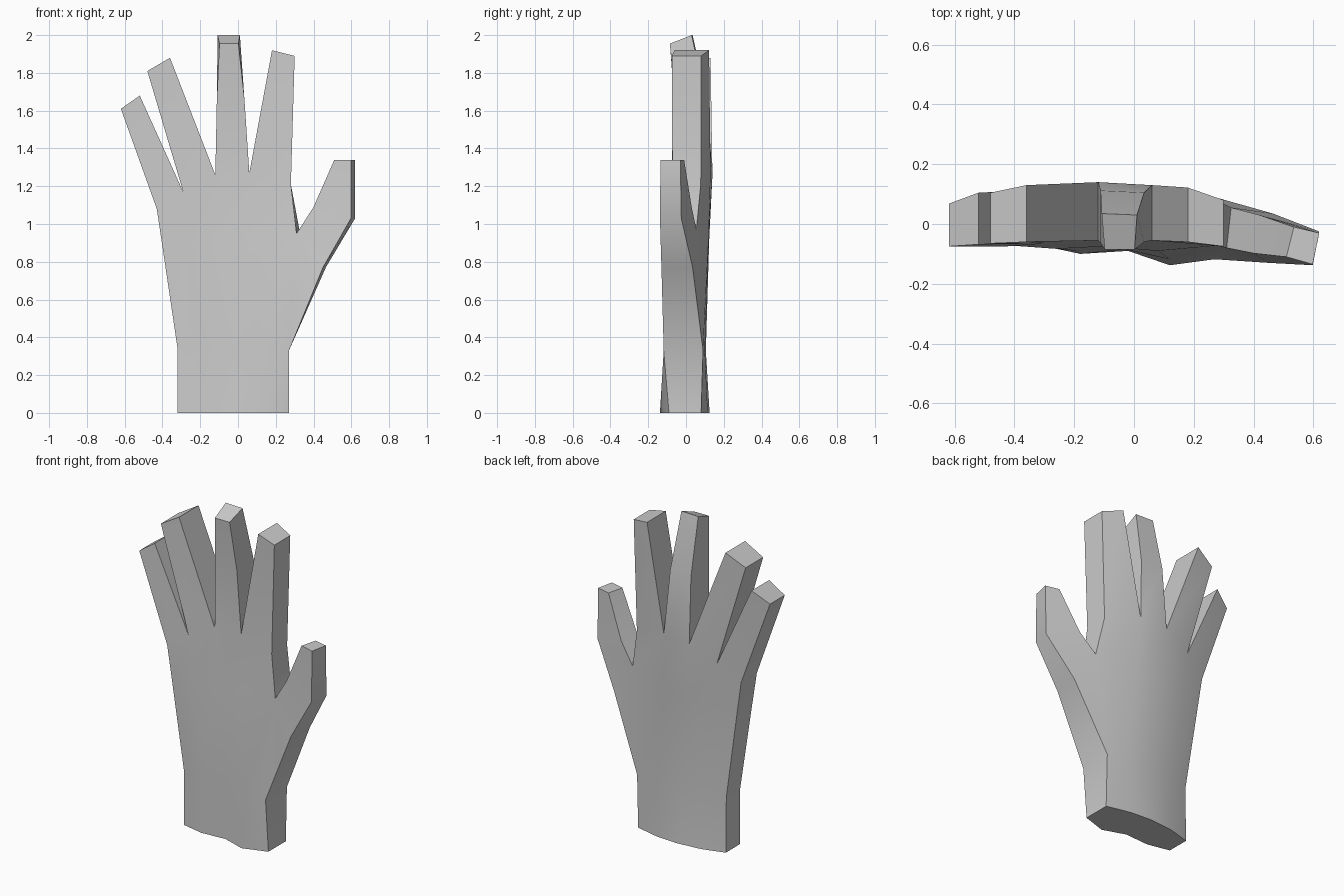
import bpy, bmesh, math

if "Cube" in bpy.data.objects:
    bpy.data.objects.remove(bpy.data.objects["Cube"])

bm = bmesh.new()
back_of = {}   # front vertex -> matching back vertex


def point(x, z, yf, yb, dx=0.0, dz=0.0):
    """Front vertex plus its partner on the back of the hand."""
    f = bm.verts.new((x, yf, z))
    back_of[f] = bm.verts.new((x + dx, yb, z + dz))
    return f


def panel(*vs):
    bm.faces.new(vs)


# Wrist and palm: rows of five (x, z, front y, back y), little-finger side first
palm_rows = [
    [(-.32, 0, -.07, .07), (-.18, 0, -.10, .11), (-.02, 0, -.09, .125),
     (.12, 0, -.138, .115), (.27, 0, -.09, .08)],
    [(-.32, .34, -.07, .065), (-.19, .33, -.09, .095), (-.03, .33, -.085, .105),
     (.12, .33, -.118, .10), (.27, .33, -.118, .09)],
    [(-.40, .88, -.073, .075), (-.26, .90, -.083, .11), (-.10, .92, -.075, .123),
     (.08, .94, -.09, .12), (.31, .95, -.08, .055, .015, .02)],
    [(-.43, 1.08, -.075, .078), (-.29, 1.17, -.065, .115), (-.12, 1.26, -.055, .14),
     (.06, 1.27, -.055, .13), (.28, 1.21, -.072, .078)],
]
rows = [[point(*p) for p in row] for row in palm_rows]
for lo, hi in zip(rows, rows[1:]):
    for i in range(4):
        panel(lo[i], lo[i + 1], hi[i + 1], hi[i])

# Fingers: left/right pairs from the knuckle to the tip
fingers = [
    [((-.62, 1.61, -.075, .068), (-.52, 1.68, -.068, .105))],
    [((-.48, 1.81, -.065, .105), (-.36, 1.88, -.06, .13))],
    [((-.112, 1.66, -.063, .112), (.034, 1.66, -.06, .105)),
     ((-.098, 1.955, -.085, .035, -.01, .045), (.002, 1.955, -.085, .03, .008, .045))],
    [((.18, 1.92, -.06, .122), (.30, 1.89, -.075, .08))],
]
for i, pairs in enumerate(fingers):
    a, b = rows[3][i], rows[3][i + 1]
    for left, right in pairs:
        c, d = point(*left), point(*right)
        panel(a, b, d, c)
        a, b = c, d

# Thumb: outer edge bends at the base and at the joint
base, web = rows[1][4], rows[2][4]
bend = point(.45, .77, -.13, .035, .015)
joint = point(.598, 1.03, -.138, -.025, .022)
inner = point(.40, 1.09, -.098, .03, .02)
tip_in, tip_out = point(.51, 1.34, -.11, -.01, .025), point(.598, 1.34, -.135, -.03, .022)
panel(base, bend, web)
panel(bend, joint, inner, web)
panel(joint, tip_out, tip_in, inner)

# Back of the hand and the side walls joining both skins
front = list(bm.faces)
rim = [e for e in bm.edges if e.is_boundary]
for f in front:
    bm.faces.new([back_of[v] for v in reversed(f.verts)])
for e in rim:
    a, b = e.verts
    bm.faces.new((a, b, back_of[b], back_of[a]))
bmesh.ops.recalc_face_normals(bm, faces=bm.faces)

mesh = bpy.data.meshes.new("hand")
bm.to_mesh(mesh)
bm.free()
hand = bpy.data.objects.new("hand", mesh)
bpy.context.collection.objects.link(hand)
bpy.context.view_layer.objects.active = hand
hand.select_set(True)
bpy.ops.object.shade_smooth_by_angle(angle=math.radians(35))
